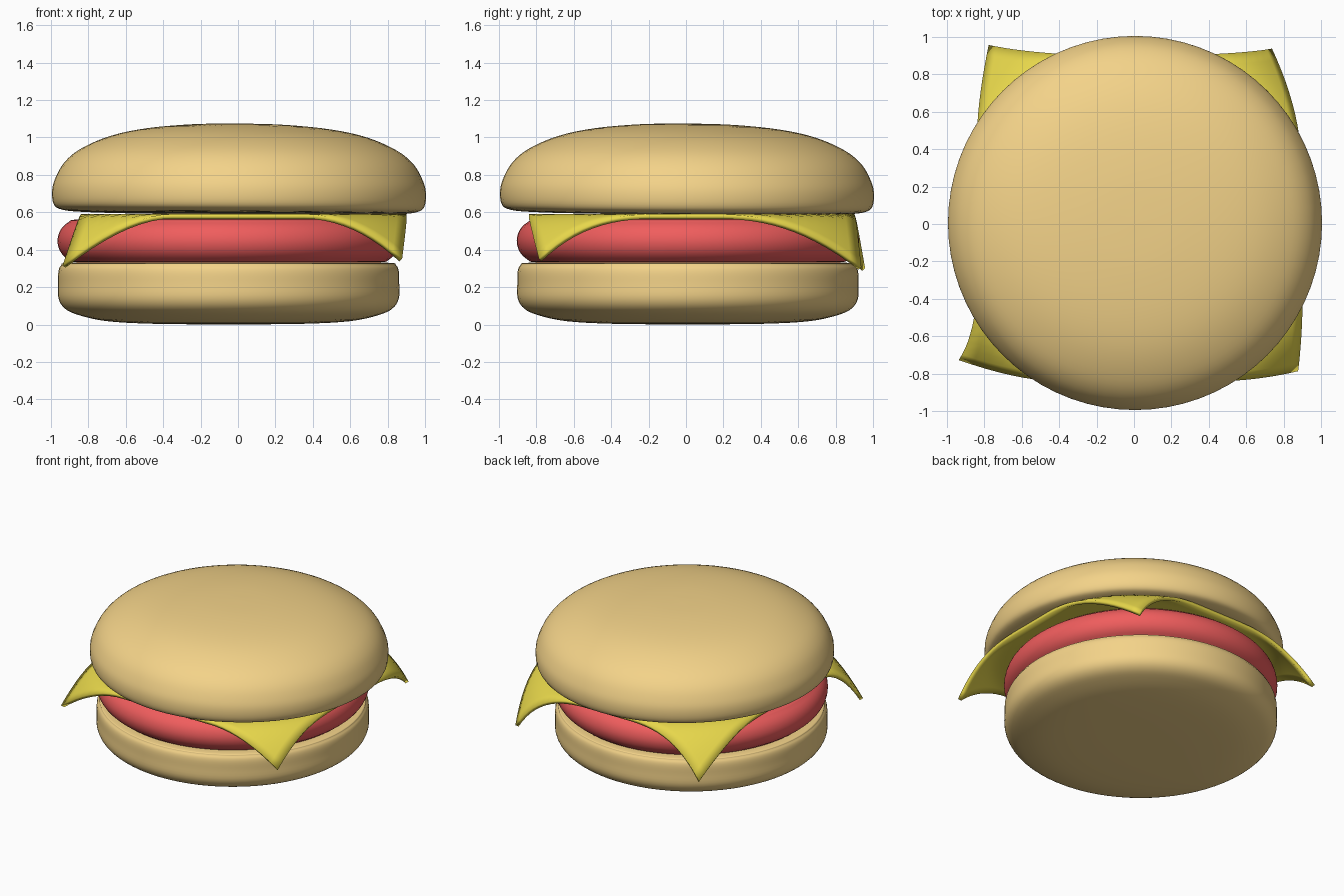
import bpy, bmesh, math
from mathutils import Vector

if "Cube" in bpy.data.objects:
    bpy.data.objects.remove(bpy.data.objects["Cube"])


def material(name, rgb):
    m = bpy.data.materials.new(name)
    m.diffuse_color = (*rgb, 1)
    m.use_nodes = True
    m.node_tree.nodes["Principled BSDF"].inputs["Base Color"].default_value = m.diffuse_color
    return m


BREAD = material("bread", (0.9, 0.65, 0.25))
MEAT = material("meat", (0.87, 0.11, 0.11))
CHEESE = material("cheese_yellow", (0.8, 0.68, 0.07))


def finish(bm, name, mat):
    bmesh.ops.recalc_face_normals(bm, faces=bm.faces)
    me = bpy.data.meshes.new(name)
    bm.to_mesh(me)
    bm.free()
    ob = bpy.data.objects.new(name, me)
    bpy.context.collection.objects.link(ob)
    me.materials.append(mat)
    for p in me.polygons:
        p.use_smooth = True
    return ob


def smooth_profile(pts, n=4):
    # Catmull-Rom through the (radius, z) points
    p = [Vector(q) for q in pts]
    p = [p[0]] + p + [p[-1]]
    out = []
    for i in range(1, len(p) - 2):
        a, b, c, d = p[i - 1:i + 3]
        for k in range(n):
            t = k / n
            out.append(0.5 * (2 * b + (c - a) * t + (2 * a - 5 * b + 4 * c - d) * t * t
                              + (3 * b - a - 3 * c + d) * t ** 3))
    return out + [p[-1]]


def lathe(name, pts, mat, centre=(0, 0), steps=72):
    bm = bmesh.new()
    vs = [bm.verts.new((max(q.x, 0), 0, q.y)) for q in smooth_profile(pts)]
    es = [bm.edges.new(e) for e in zip(vs, vs[1:])]
    bmesh.ops.spin(bm, geom=vs + es, cent=(0, 0, 0), axis=(0, 0, 1),
                   angle=math.tau, steps=steps)
    bmesh.ops.remove_doubles(bm, verts=bm.verts, dist=1e-4)
    ob = finish(bm, name, mat)
    ob.location = (*centre, 0)
    return ob


# Bread halves
lathe("bottom_bun", [(0, 0), (0.4, 0.004), (0.65, 0.018), (0.8, 0.05), (0.875, 0.085),
                     (0.91, 0.14), (0.912, 0.22), (0.91, 0.285), (0.895, 0.317),
                     (0.86, 0.33), (0.6, 0.333), (0, 0.333)], BREAD, (-0.05, 0.01))
top = lathe("top_bun", [(0, 0.592), (0.6, 0.592), (0.85, 0.597), (0.95, 0.608), (0.99, 0.635),
                        (1.0, 0.7), (0.985, 0.77), (0.935, 0.86), (0.845, 0.935),
                        (0.69, 1.003), (0.5, 1.045), (0.25, 1.069), (0, 1.075)], BREAD)
top.rotation_euler = (-0.008, 0.008, 0)

# Patty: flat disc with a fully rounded rim
rim = [(0.8 + 0.115 * math.cos(a), 0.447 + 0.115 * math.sin(a))
       for a in (math.radians(d) for d in range(-90, 91, 30))]
lathe("patty", [(0, 0.332), (0.5, 0.332)] + rim + [(0.5, 0.562), (0, 0.562)], MEAT, (-0.05, 0.01))

# Cheese slice: flat square sheet whose four corners droop to these tips
X0, X1, Y0, Y1, FLAT, START = -0.84, 0.9, -0.84, 0.9, 0.578, 0.92
TIPS = {(0, 0): (-0.93, -0.72, 0.31), (1, 0): (0.87, -0.78, 0.345),
        (1, 1): (0.73, 0.93, 0.30), (0, 1): (-0.77, 0.95, 0.295)}
N = 32
bm = bmesh.new()
grid = []
for j in range(N + 1):
    row = []
    for i in range(N + 1):
        x, y = X0 + (X1 - X0) * i / N, Y0 + (Y1 - Y0) * j / N
        key = (int(i > N / 2), int(j > N / 2))
        corner = Vector(((X0, X1)[key[0]], (Y0, Y1)[key[1]], FLAT))
        t = max(0, (math.hypot(x, y) - START) / (corner.xy.length - START))
        row.append(bm.verts.new(Vector((x, y, FLAT)) + (Vector(TIPS[key]) - corner) * t ** 1.5))
    grid.append(row)
for a, b in zip(grid, grid[1:]):
    for i in range(N):
        bm.faces.new((a[i], a[i + 1], b[i + 1], b[i]))
cheese = finish(bm, "cheese_slice", CHEESE)
mod = cheese.modifiers.new("thickness", "SOLIDIFY")
mod.thickness = 0.025
mod.offset = 0
bpy.context.view_layer.objects.active = cheese
cheese.select_set(True)
bpy.ops.object.shade_smooth_by_angle(angle=math.radians(40))
